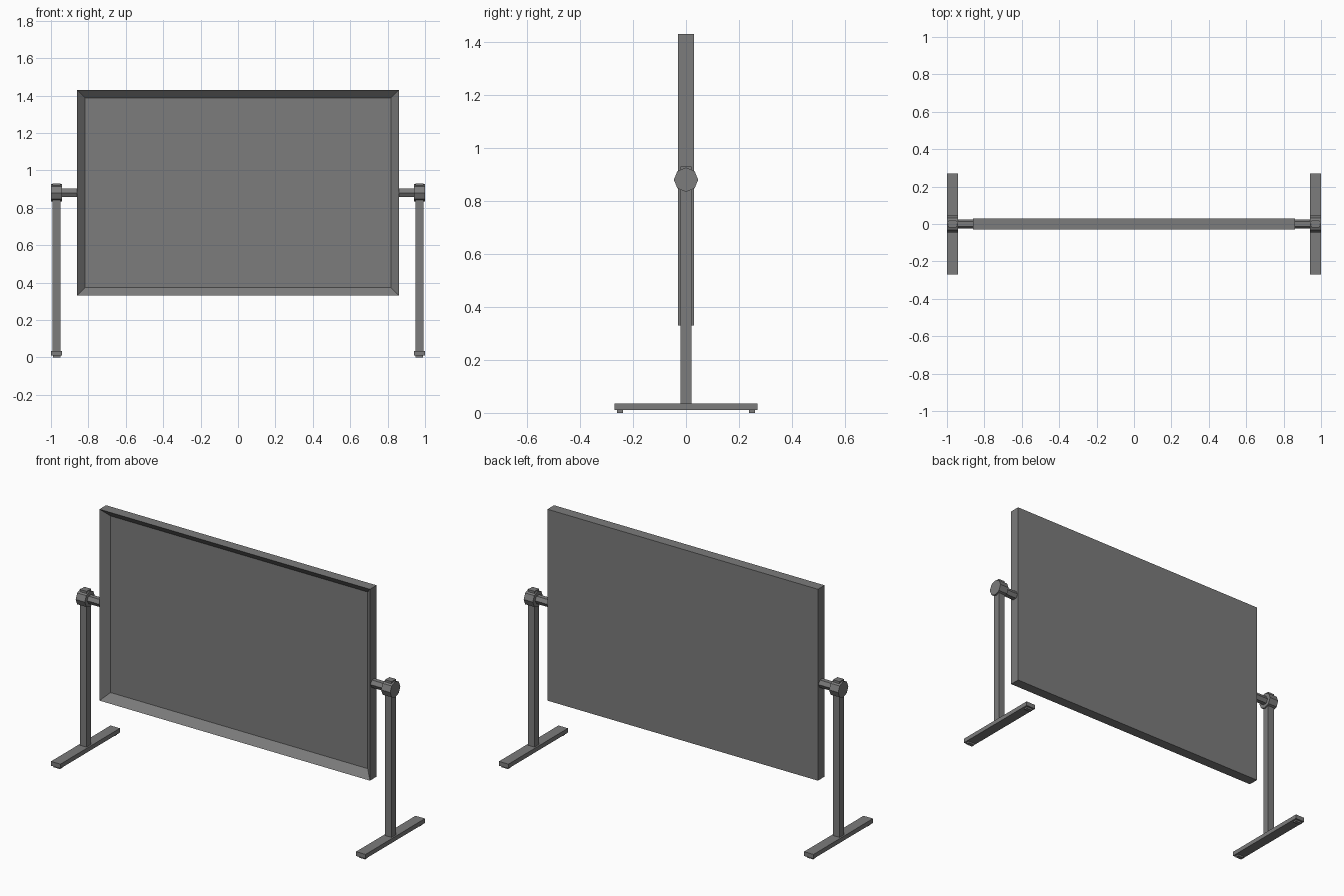
import bpy
import bmesh
from math import radians
from mathutils import Matrix, Vector

if "Cube" in bpy.data.objects:
    bpy.data.objects.remove(bpy.data.objects["Cube"], do_unlink=True)

# One flat grey for every part
grey = bpy.data.materials.new("dark grey")
grey.use_nodes = True
color = (0.2, 0.2, 0.2, 1)
grey.diffuse_color = color
grey.node_tree.nodes["Principled BSDF"].inputs["Base Color"].default_value = color


def finish(name, bm):
    bmesh.ops.recalc_face_normals(bm, faces=bm.faces)
    mesh = bpy.data.meshes.new(name)
    bm.to_mesh(mesh)
    bm.free()
    mesh.materials.append(grey)
    obj = bpy.data.objects.new(name, mesh)
    bpy.context.collection.objects.link(obj)
    return obj


def new_box(low, high):
    low, high = Vector(low), Vector(high)
    bm = bmesh.new()
    fit = Matrix.Translation((low + high) / 2) @ Matrix.Diagonal((*(high - low), 1))
    bmesh.ops.create_cube(bm, size=1, matrix=fit)
    return bm


def rod(name, x1, x2, z, radius, sides):
    # Prism along x with a corner pointing to the front
    bm = bmesh.new()
    turn = Matrix.Translation(((x1 + x2) / 2, 0, z)) @ Matrix.Rotation(radians(90), 4, "Y")
    bmesh.ops.create_cone(bm, cap_ends=True, segments=sides, radius1=radius,
                          radius2=radius, depth=abs(x2 - x1), matrix=turn)
    for v in bm.verts:
        v.co.x = min(max(v.co.x, min(x1, x2)), max(x1, x2))
    # Put a corner on the y axis whatever the start angle of the ring
    first = max(bm.verts, key=lambda v: v.co.y)
    if abs(first.co.z - z) > radius * 0.01:
        bmesh.ops.rotate(bm, verts=bm.verts, cent=(0, 0, z),
                         matrix=Matrix.Rotation(radians(180 / sides), 3, "X"))
    return finish(name, bm)


# Board with a framed recess in its front
board = new_box((-0.86, -0.03, 0.33), (0.86, 0.03, 1.43))
board.faces.ensure_lookup_table()
front = min(board.faces, key=lambda f: f.calc_center_median().y)
bmesh.ops.inset_region(board, faces=[front], thickness=0.06)
bmesh.ops.translate(board, verts=front.verts, vec=(0, 0.04, 0))
finish("framed_board", board)

# Stand on each side: foot, pads, post, pivot rod and clamp knob
pivot = 0.88
for side, s in (("left", 1), ("right", -1)):
    x = 0.97 * s

    def block(part, half_x, y1, y2, z1, z2):
        finish(f"{side}_{part}", new_box((x - half_x, y1, z1), (x + half_x, y2, z2)))

    block("foot", 0.03, -0.27, 0.27, 0.01, 0.035)
    block("front_pad", 0.02, -0.26, -0.238, 0, 0.01)
    block("back_pad", 0.02, 0.238, 0.26, 0, 0.01)
    block("post", 0.021, -0.02, 0.02, 0.035, 0.93)
    rod(f"{side}_pivot_rod", 0.86 * s, 0.96 * s, pivot, 0.025, 6)
    rod(f"{side}_clamp_knob", 0.942 * s, 1.0 * s, pivot, 0.046, 8)
